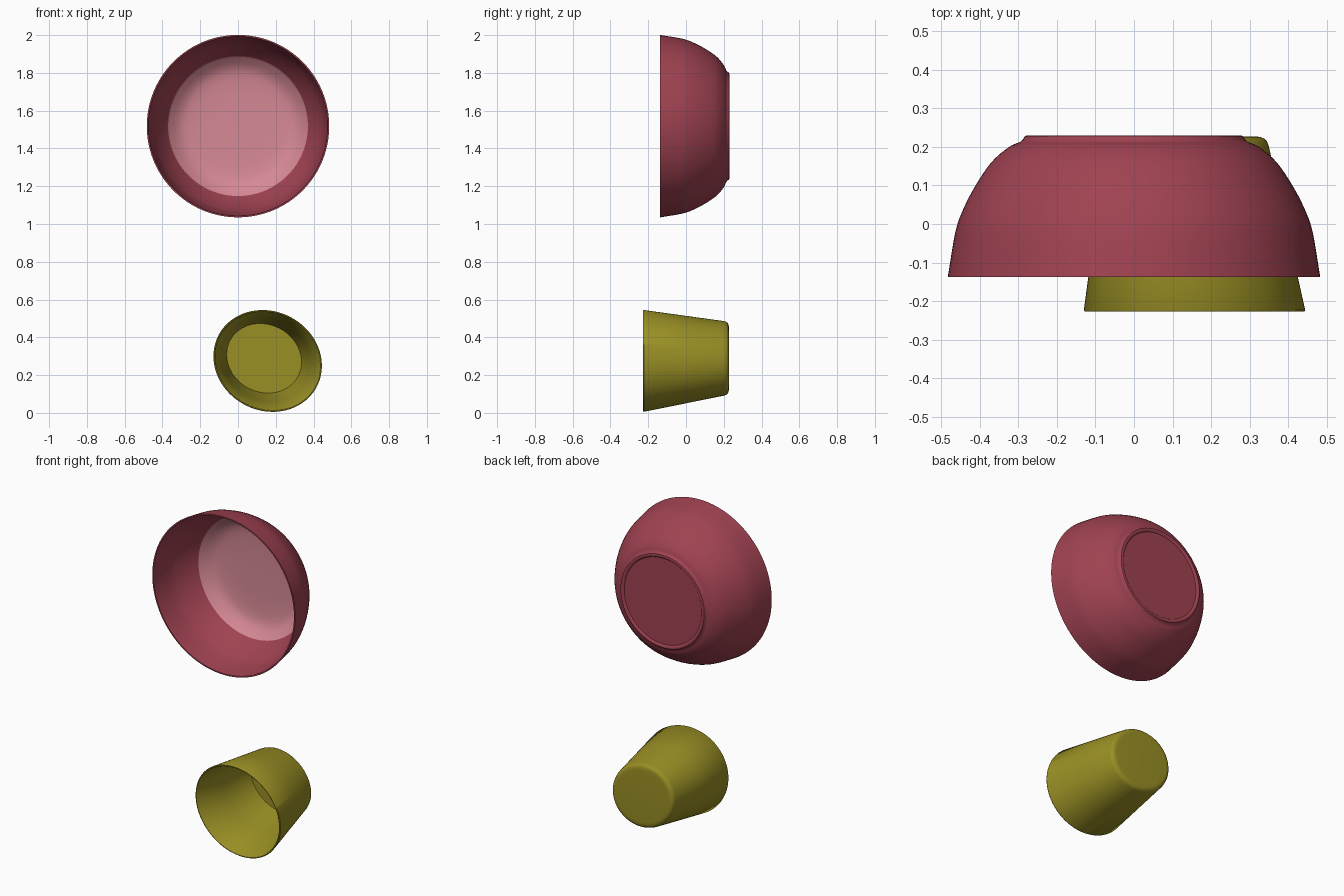
import bpy, bmesh, math
from mathutils import Vector

if "Cube" in bpy.data.objects:
    bpy.data.objects.remove(bpy.data.objects["Cube"])


def material(name, rgb):
    m = bpy.data.materials.new(name)
    m.diffuse_color = (*rgb, 1)
    m.use_nodes = True
    m.node_tree.nodes["Principled BSDF"].inputs["Base Color"].default_value = m.diffuse_color
    return m


RED = material("crimson glaze", (0.35, 0.055, 0.083))
PINK = material("pale pink glaze", (0.67, 0.25, 0.30))
OLIVE = material("olive", (0.32, 0.275, 0.018))


def smooth_curve(pts, steps=4):
    """Catmull-Rom through a few profile points."""
    p = [Vector(q) for q in pts]
    p = [2 * p[0] - p[1]] + p + [2 * p[-1] - p[-2]]
    out = []
    for i in range(1, len(p) - 2):
        a, b, c, d = p[i - 1:i + 3]
        for k in range(steps):
            t = k / steps
            out.append(0.5 * (2 * b + (c - a) * t + (2 * a - 5 * b + 4 * c - d) * t * t
                              + (3 * b - a - 3 * c + d) * t ** 3))
    return [tuple(q) for q in out] + [tuple(pts[-1])]


def ring_stack(name, rings, mats, tilt=0, inner_from=None, segs=96):
    """Skin ellipses (y, a, b, cx, cz) along the y axis, capping both ends."""
    bm = bmesh.new()
    loops = []
    ct, st = math.cos(tilt), math.sin(tilt)
    for y, a, b, cx, cz in rings:
        loop = []
        for i in range(segs):
            t = 2 * math.pi * i / segs
            u, v = a * math.cos(t), b * math.sin(t)
            loop.append(bm.verts.new((cx + u * ct - v * st, y, cz + u * st + v * ct)))
        loops.append(loop)
    for k in range(len(loops) - 1):
        for i in range(segs):
            j = (i + 1) % segs
            f = bm.faces.new((loops[k][i], loops[k][j], loops[k + 1][j], loops[k + 1][i]))
            if inner_from is not None and k >= inner_from:
                f.material_index = 1
    bm.faces.new(loops[0])
    cap = bm.faces.new(loops[-1])
    if inner_from is not None:
        cap.material_index = 1
    bmesh.ops.recalc_face_normals(bm, faces=bm.faces)
    me = bpy.data.meshes.new(name)
    bm.to_mesh(me)
    bm.free()
    for m in mats:
        me.materials.append(m)
    ob = bpy.data.objects.new(name, me)
    bpy.context.collection.objects.link(ob)
    bpy.ops.object.select_all(action='DESELECT')
    ob.select_set(True)
    bpy.context.view_layer.objects.active = ob
    bpy.ops.object.shade_smooth_by_angle(angle=math.radians(40))
    return ob


# Bowl: (radius, y) profile from the foot, out to the rim, and back inside
foot = [(0.262, 0.222), (0.268, 0.228), (0.276, 0.230), (0.283, 0.228), (0.288, 0.219)]
outside = smooth_curve([(0.295, 0.213), (0.325, 0.199), (0.370, 0.160), (0.412, 0.098),
                        (0.442, 0.040), (0.463, -0.020), (0.483, -0.138)])
wall = smooth_curve([(0.475, -0.138), (0.455, -0.020), (0.434, 0.040),
                     (0.404, 0.096), (0.370, 0.146)])
floor = smooth_curve([(0.370, 0.146), (0.320, 0.186), (0.270, 0.205),
                      (0.180, 0.213), (0.05, 0.215)])[1:]
profile = foot + outside + wall + floor
ring_stack("bowl", [(y, r, r, 0, 1.518) for r, y in profile], [RED, PINK],
           inner_from=len(foot + outside + wall) - 1)


# Cup: slightly oval tapered tumbler with a rounded base edge
def cup_ring(y, inset):
    t = (y + 0.225) / 0.435
    mix = lambda p, q: p + (q - p) * t
    return (y, mix(0.294, 0.215) - inset, mix(0.2625, 0.190) - inset,
            mix(0.157, 0.138), mix(0.275, 0.289))


cup = [cup_ring(0.227, 0.032), cup_ring(0.226, 0.018), cup_ring(0.222, 0.008),
       cup_ring(0.214, 0.002), cup_ring(0.203, 0.0), cup_ring(0.0, 0.0),
       cup_ring(-0.223, 0.0), cup_ring(-0.227, 0.003), cup_ring(-0.227, 0.007),
       cup_ring(-0.223, 0.010), cup_ring(0.0, 0.010), cup_ring(0.208, 0.012)]
ring_stack("cup", cup, [OLIVE], tilt=math.radians(-28))
